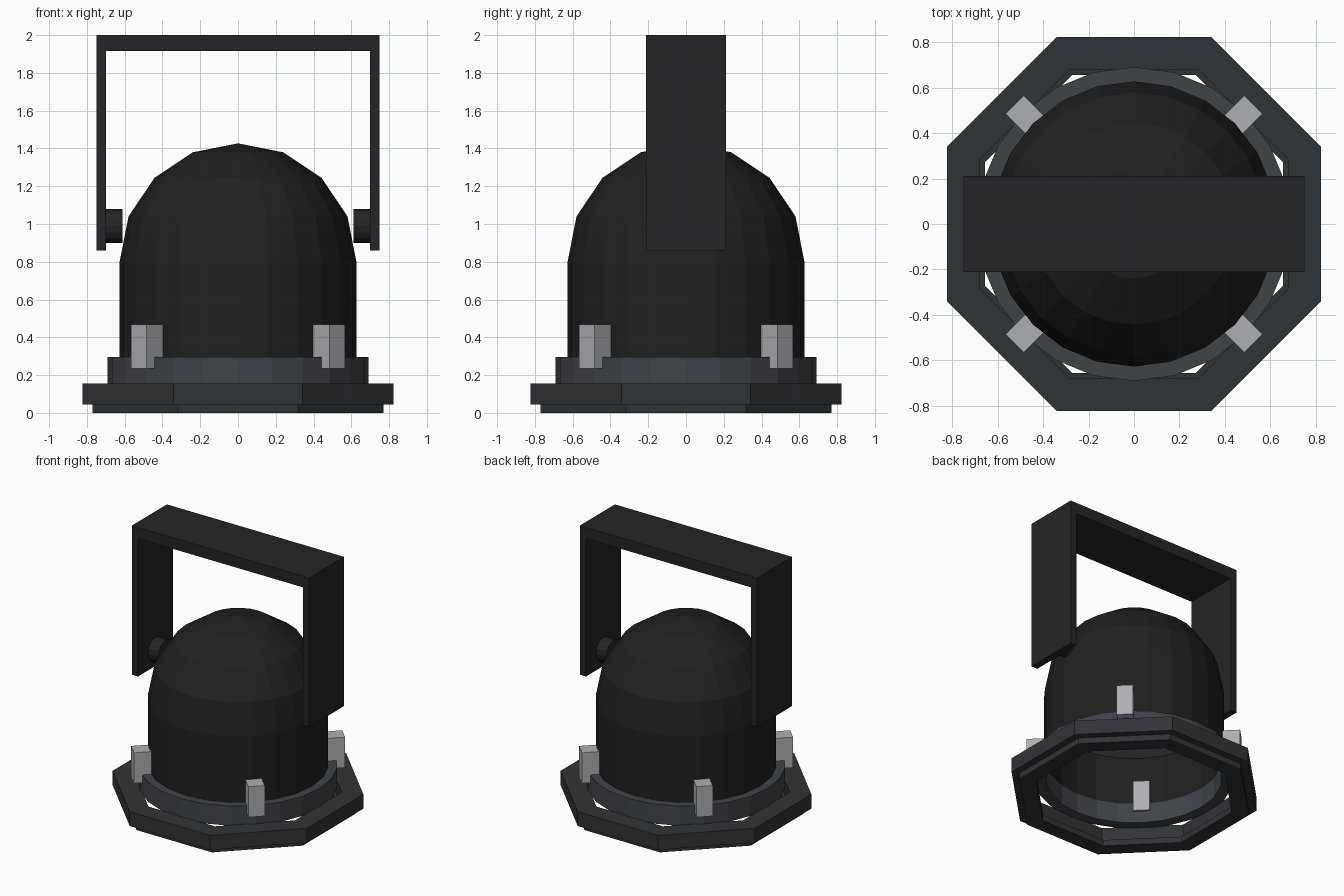
import bpy, bmesh, math
from mathutils import Matrix

if "Cube" in bpy.data.objects:
    bpy.data.objects.remove(bpy.data.objects["Cube"])


def material(name, r, g, b):
    m = bpy.data.materials.new(name)
    m.diffuse_color = (r, g, b, 1)
    m.use_nodes = True
    m.node_tree.nodes["Principled BSDF"].inputs["Base Color"].default_value = m.diffuse_color
    return m


BLACK = material("black_paint", 0.014, 0.014, 0.014)
YOKE = material("yoke_paint", 0.018, 0.018, 0.020)
FRAME = material("frame_paint", 0.030, 0.033, 0.037)
COLLAR = material("collar_paint", 0.050, 0.056, 0.064)
METAL = material("clip_metal", 0.42, 0.43, 0.45)
GLASS = material("lens_grey", 0.15, 0.15, 0.15)


def finish(name, bm, mat):
    bmesh.ops.recalc_face_normals(bm, faces=bm.faces)
    me = bpy.data.meshes.new(name)
    bm.to_mesh(me)
    bm.free()
    me.materials.append(mat)
    ob = bpy.data.objects.new(name, me)
    bpy.context.collection.objects.link(ob)
    return ob


def lathe(name, profile, sides, mat, phase=0.0, closed=True):
    """Revolve (radius, z) points around z."""
    bm = bmesh.new()
    rings = []
    for r, z in profile:
        if r == 0:
            rings.append([bm.verts.new((0, 0, z))] * sides)
        else:
            rings.append([bm.verts.new((r * math.cos(phase + math.tau * i / sides),
                                        r * math.sin(phase + math.tau * i / sides), z))
                          for i in range(sides)])
    pairs = list(zip(rings, rings[1:]))
    if closed:
        pairs.append((rings[-1], rings[0]))
    for a, b in pairs:
        for i in range(sides):
            j = (i + 1) % sides
            bm.faces.new(list(dict.fromkeys((a[i], a[j], b[j], b[i]))))
    return finish(name, bm, mat)


def box(name, lo, hi, mat, turn=0.0):
    bm = bmesh.new()
    size = [h - l for l, h in zip(lo, hi)]
    mid = [(h + l) / 2 for l, h in zip(lo, hi)]
    bmesh.ops.create_cube(bm, size=1, matrix=Matrix.Rotation(turn, 4, 'Z')
                          @ Matrix.Translation(mid) @ Matrix.Diagonal((*size, 1)))
    return finish(name, bm, mat)


# Domed housing: straight wall topped by a hemisphere, open below
R = 0.627
dome = [(R * math.cos(math.radians(a)), 0.80 + R * math.sin(math.radians(a)))
        for a in (0, 22.5, 45, 67.5)]
housing = lathe("housing", [(R, 0.15)] + dome + [(0, 0.80 + R)], 24, BLACK, closed=False)
shell = housing.modifiers.new("wall", 'SOLIDIFY')
shell.thickness = 0.015
shell.offset = -1

# Lens disc inside the housing
lathe("lens", [(0, 0.66), (0.615, 0.66), (0.615, 0.68), (0, 0.68)], 24, GLASS, closed=False)

# Round collar at the housing mouth
lathe("collar", [(0.61, 0.145), (0.69, 0.145), (0.69, 0.295), (0.61, 0.295)], 24, COLLAR)

# Octagonal filter frame in two tiers (sizes given across flats)
k = 1 / math.cos(math.pi / 8)
lathe("frame_upper", [(0.68 * k, 0.045), (0.822 * k, 0.045),
                      (0.822 * k, 0.155), (0.68 * k, 0.155)], 8, FRAME, math.pi / 8)
lathe("frame_lower", [(0.656 * k, 0.0), (0.77 * k, 0.0),
                      (0.77 * k, 0.046), (0.656 * k, 0.046)], 8, FRAME, math.pi / 8)

# Four diagonal clips passing through the wall
for i in range(4):
    box(f"clip_{i + 1}", (0.59, -0.0575, 0.235), (0.743, 0.0575, 0.468), METAL,
        math.pi / 4 + i * math.pi / 2)

# Hanging yoke: one extruded upside-down U
bm = bmesh.new()
outline = [(-0.75, 0.86), (-0.75, 2.0), (0.75, 2.0), (0.75, 0.86),
           (0.698, 0.86), (0.698, 1.915), (-0.698, 1.915), (-0.698, 0.86)]
face = bm.faces.new([bm.verts.new((x, -0.212, z)) for x, z in outline])
out = bmesh.ops.extrude_face_region(bm, geom=[face])
bmesh.ops.translate(bm, vec=(0, 0.424, 0),
                    verts=[v for v in out["geom"] if isinstance(v, bmesh.types.BMVert)])
finish("yoke", bm, YOKE)

# Pivot knobs between yoke and housing
for side, label in ((-1, "left"), (1, "right")):
    bm = bmesh.new()
    bmesh.ops.create_cone(bm, cap_ends=True, segments=16, radius1=0.09, radius2=0.09, depth=0.09,
                          matrix=Matrix.Translation((side * 0.657, 0, 0.99))
                          @ Matrix.Rotation(math.pi / 2, 4, 'Y'))
    finish(f"pivot_{label}", bm, YOKE)
